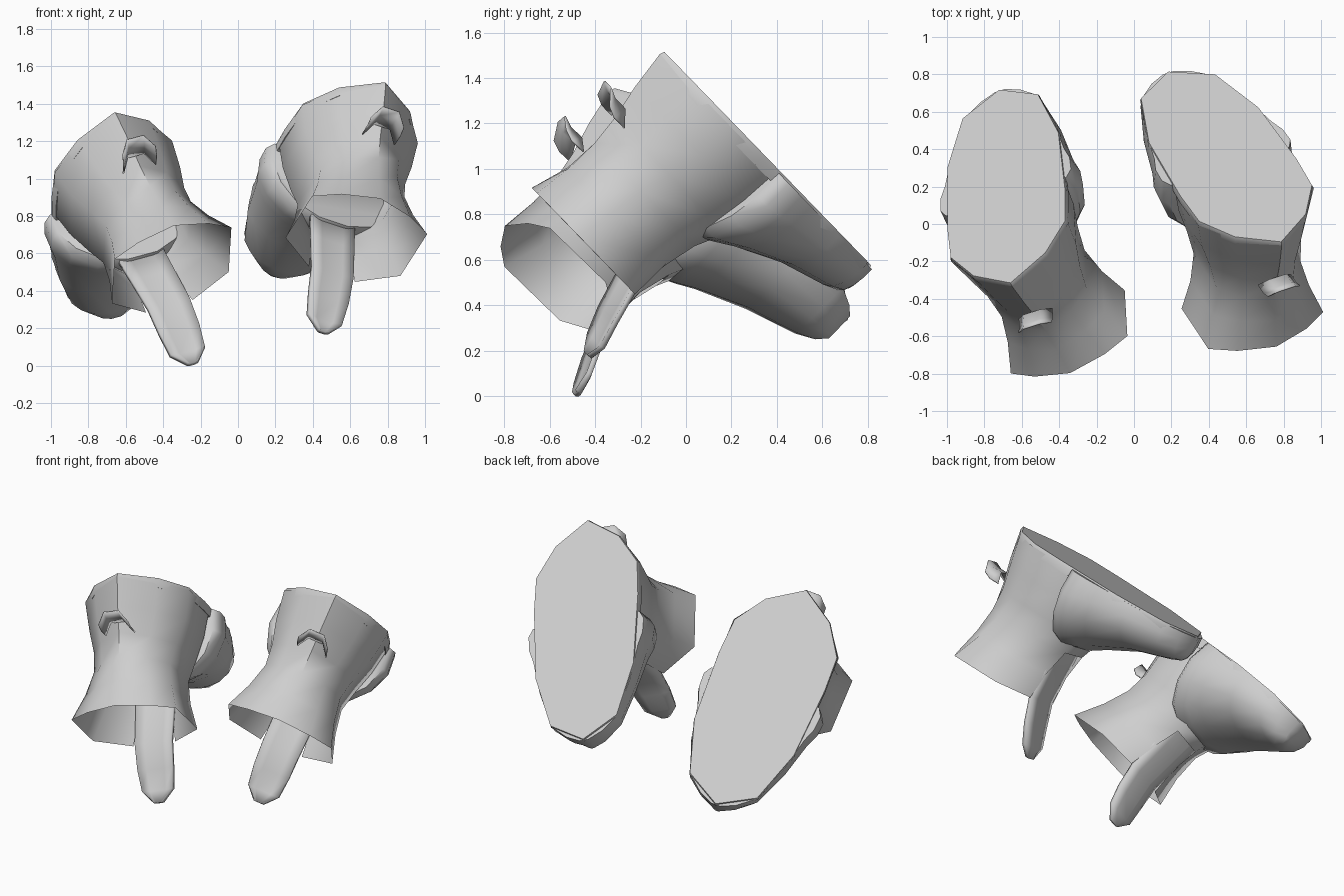
import bpy, bmesh, math
from mathutils import Vector, Matrix

cube = bpy.data.objects.get("Cube")
if cube:
    bpy.data.objects.remove(cube, do_unlink=True)

grey = bpy.data.materials.new("plain grey")
grey.use_nodes = True
grey.diffuse_color = (0.62, 0.62, 0.62, 1)
grey.node_tree.nodes["Principled BSDF"].inputs["Base Color"].default_value = (0.62, 0.62, 0.62, 1)


def loft(name, rings, frame, closed=True, caps=(), skip=None, thickness=0.0, angle=40):
    """Skin a list of equal rings. Points are (across, heel to toe, height above the sole)."""
    bm = bmesh.new()
    rows = [[bm.verts.new(p) for p in ring] for ring in rings]
    count = len(rows[0])
    for r in range(len(rows) - 1):
        for i in range(count if closed else count - 1):
            if skip and skip(r, i):
                continue
            j = (i + 1) % count
            bm.faces.new((rows[r][i], rows[r][j], rows[r + 1][j], rows[r + 1][i]))
    for c in caps:
        bm.faces.new(rows[c])
    bmesh.ops.recalc_face_normals(bm, faces=bm.faces)
    mesh = bpy.data.meshes.new(name)
    bm.to_mesh(mesh)
    bm.free()
    mesh.materials.append(grey)
    obj = bpy.data.objects.new(name, mesh)
    bpy.context.collection.objects.link(obj)
    obj.matrix_world = frame
    if thickness:
        mod = obj.modifiers.new("thickness", "SOLIDIFY")
        mod.thickness = thickness
        mod.offset = 0
    bpy.ops.object.select_all(action="DESELECT")
    obj.select_set(True)
    bpy.context.view_layer.objects.active = obj
    bpy.ops.object.shade_smooth_by_angle(angle=math.radians(angle))


def mirrored(half):
    """Close a half outline that starts and may end on the centre line."""
    return half + [(-x, y) for x, y in reversed(half) if x > 0]


def build_boot(side, heel, toe, across):
    # Frame with the sole at height zero, and the shaft growing away from it
    along = (Vector(toe) - Vector(heel)).normalized()
    across = Vector(across)
    across = (across - along * across.dot(along)).normalized()
    up = along.cross(across)
    frame = Matrix((-across, along, up)).transposed().to_4x4()
    frame.translation = Vector(heel)

    # Sole plate
    outline = mirrored([(0, 0), (0.21, 0.14), (0.335, 0.33), (0.345, 0.55),
                        (0.325, 1.0), (0.22, 1.33), (0, 1.455)])
    rings = [[(x * s, 0.72 + (y - 0.72) * s, h) for x, y in outline]
             for h, s in ((0, 0.99), (0.02, 1.0), (0.06, 0.985))]
    loft(side + "_sole", rings, frame, caps=(0, -1), angle=60)

    # Shaft: heel, waist and flared opening, with the front left open for the tongue
    levels = [(0.02, 0.34, 0.0, 0.82, 0.4), (0.2, 0.312, 0.03, 0.82, 0.4),
              (0.36, 0.268, 0.07, 0.8, 0.36), (0.5, 0.247, 0.09, 0.74, 0.32),
              (0.66, 0.28, 0.09, 0.7, 0.28), (0.835, 0.338, 0.07, 0.69, 0.22)]
    rings = []
    for h, width, back, front, corner in levels:
        half = [(0, 0), (0.6, 0.42 * corner), (1, corner), (1, 0.77), (0.4, 1)]
        rings.append([(x * width, back + (front - back) * y, h) for x, y in mirrored(half)])
    loft(side + "_shaft", rings, frame, skip=lambda r, i: r > 2 and i == 4, angle=60)

    # Vamp and toe box, standing slightly proud at the instep
    arch = [(0.97, 0), (1, 0.3), (0.87, 0.62), (0.6, 0.88), (0.24, 1)]
    section = arch + [(-x, z) for x, z in reversed(arch)]
    stations = [(0.66, 0.36, 0.45), (0.71, 0.39, 0.46), (0.8, 0.385, 0.41), (0.88, 0.355, 0.365),
                (1.1, 0.305, 0.265), (1.33, 0.218, 0.2), (1.41, 0.12, 0.17), (1.45, 0.03, 0.13)]
    rings = [[(x * w, t, 0.01 + z * h) for x, z in section] for t, w, h in stations]
    loft(side + "_toe_box", rings, frame, caps=(0, -1), angle=60)

    # Tongue rising out of the shaft
    path = [(0.7, 0.4, 0.13), (0.7, 0.6, 0.125), (0.7, 0.83, 0.12), (0.75, 0.98, 0.115),
            (0.8, 1.1, 0.1), (0.82, 1.17, 0.03)]
    rings = [[(k * w, t - 0.02 * abs(k), h) for k in (-1, -0.5, 0.5, 1)] for t, h, w in path]
    loft(side + "_tongue", rings, frame, closed=False, thickness=0.025)

    # Pull tab arching out from the back of the heel
    wings = (-1, -0.5, 0.5, 1)
    rings = [[(k * 0.095, t + 0.09 * (abs(k) - 0.5), h + 0.12 * (abs(k) - 0.5)) for k in wings]
             for t, h in ((-0.07, 0.28), (-0.02, 0.3), (0.05, 0.3))]
    loft(side + "_pull_tab", rings, frame, closed=False, thickness=0.008)


build_boot("left", (0.79, -0.1, 1.52), (0.18, 0.82, 0.57), (0.908, 0.292, -0.30))
build_boot("right", (-0.66, -0.32, 1.36), (-0.72, 0.71, 0.36), (0.92, 0.30, 0.245))
